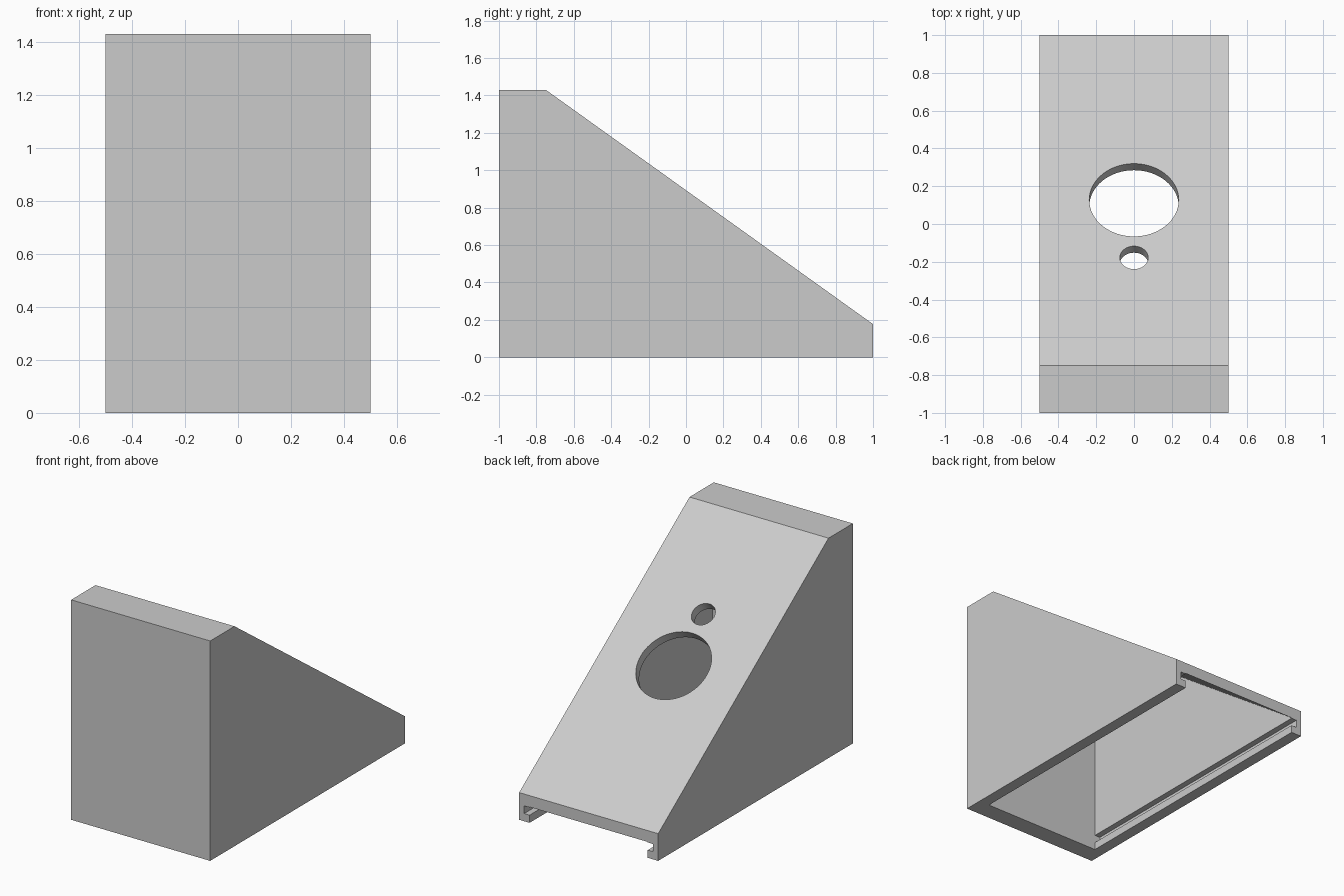
import bpy, bmesh, math
from mathutils import Matrix, Vector

cube = bpy.data.objects.get("Cube")
if cube:
    bpy.data.objects.remove(cube, do_unlink=True)

HALF = 0.5             # half width of the housing
TOP, BACK = 1.43, 0.177
Y_TOP = -0.75          # where the slope starts
WALL = 0.06            # panel thickness
SIDE = 0.425           # inner face of the side walls
FRONT = -0.88          # inner face of the front wall
GRADE = (BACK - TOP) / (1 - Y_TOP)
ANGLE = math.atan(-GRADE)


def slope_z(y):
    return TOP + GRADE * (y - Y_TOP)


def add_object(name, bm):
    bmesh.ops.recalc_face_normals(bm, faces=bm.faces[:])
    mesh = bpy.data.meshes.new(name)
    bm.to_mesh(mesh)
    bm.free()
    obj = bpy.data.objects.new(name, mesh)
    bpy.context.collection.objects.link(obj)
    return obj


def prism(name, profile, half):
    """Extrude a y-z profile across x."""
    bm = bmesh.new()
    face = bm.faces.new([bm.verts.new((-half, y, z)) for y, z in profile])
    new = bmesh.ops.extrude_face_region(bm, geom=[face])["geom"]
    bmesh.ops.translate(bm, vec=(2 * half, 0, 0),
                        verts=[v for v in new if isinstance(v, bmesh.types.BMVert)])
    return add_object(name, bm)


def hole(name, y, radius):
    """Round cutter square to the sloped panel."""
    bm = bmesh.new()
    place = Matrix.Translation(Vector((0, y, slope_z(y)))) @ Matrix.Rotation(-ANGLE, 4, "X")
    bmesh.ops.create_cone(bm, cap_ends=True, segments=64, radius1=radius,
                          radius2=radius, depth=0.3, matrix=place)
    return add_object(name, bm)


# Wedge housing
housing = prism("housing", [(-1, 0), (1, 0), (1, BACK), (Y_TOP, TOP), (-1, TOP)], HALF)

# Hollow interior, open below and at the back
drop = WALL / math.cos(ANGLE)
roof = TOP - WALL
bend = Y_TOP + (roof + drop - TOP) / GRADE
end = 1.1
ceiling_end = slope_z(end) - drop
cavity = prism("cavity_cutter",
               [(FRONT, -0.1), (end, -0.1), (end, ceiling_end), (bend, roof), (FRONT, roof)], SIDE)

# Sliding cover groove along both side walls
groove = prism("groove_cutter", [(FRONT, 0.05), (end, 0.05), (end, 0.1), (FRONT, 0.1)], 0.464)

cutters = [cavity, groove, hole("large_hole_cutter", 0.127, 0.237),
           hole("small_hole_cutter", -0.178, 0.075)]
for cutter in cutters:
    cutter.hide_render = True
    mod = housing.modifiers.new(cutter.name, "BOOLEAN")
    mod.operation = "DIFFERENCE"
    mod.solver = "EXACT"
    mod.object = cutter

# Bake the cuts and drop the cutters
graph = bpy.context.evaluated_depsgraph_get()
result = bpy.data.meshes.new_from_object(housing.evaluated_get(graph))
housing.modifiers.clear()
housing.data = result
for cutter in cutters:
    bpy.data.objects.remove(cutter, do_unlink=True)

# Plain grey plastic
grey = bpy.data.materials.new("light_grey")
grey.use_nodes = True
colour = (0.6, 0.6, 0.6, 1)
grey.diffuse_color = colour
grey.node_tree.nodes["Principled BSDF"].inputs["Base Color"].default_value = colour
housing.data.materials.clear()
housing.data.materials.append(grey)

# Smooth hole walls with sharp edges
bpy.ops.object.select_all(action="DESELECT")
housing.select_set(True)
bpy.context.view_layer.objects.active = housing
bpy.ops.object.shade_smooth_by_angle(angle=math.radians(30))
